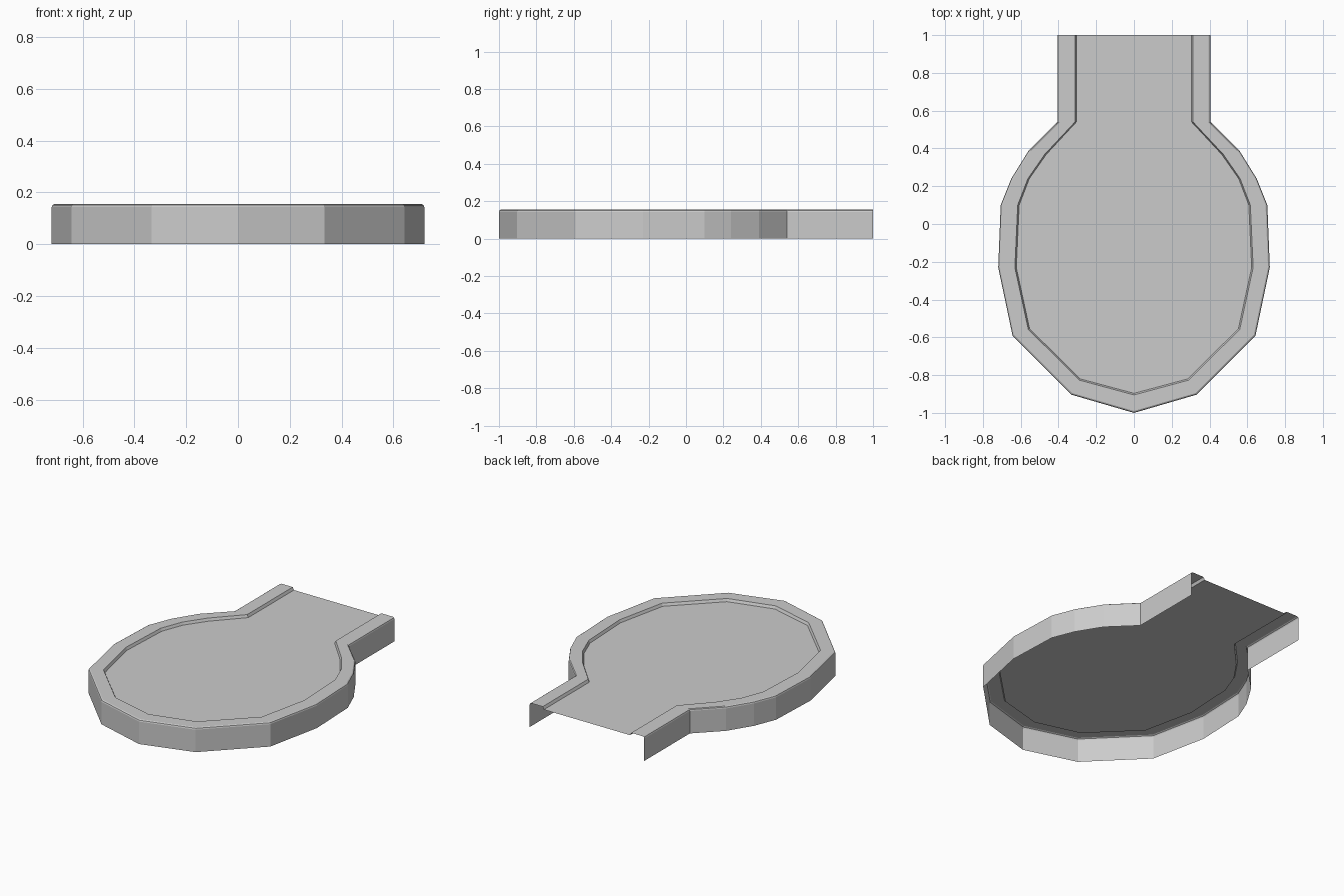
import bpy

if "Cube" in bpy.data.objects:
    bpy.data.objects.remove(bpy.data.objects["Cube"])

# Right half of the outline, front tip to open back end: outer edge and inner rim edge
OUTER = [(0, -1), (.333, -.903), (.643, -.592), (.719, -.23), (.706, .10),
         (.65, .24), (.557, .39), (.405, .54), (.405, 1)]
INNER = [(0, -.905), (.288, -.827), (.56, -.558), (.631, -.23), (.616, .10),
         (.562, .24), (.472, .37), (.313, .54), (.313, 1)]

# Cross-section: (0 = outer edge, 1 = inner rim edge), height
PROFILE = [(0, 0), (0, .143), (.03, .151), (.11, .155), (1, .155), (1.09, .138)]


def ring(t, z):
    """Mirrored open outline, back left -> front tip -> back right."""
    half = [(a[0] + (b[0] - a[0]) * t, a[1] + (b[1] - a[1]) * t, z)
            for a, b in zip(OUTER, INNER)]
    return [(-x, y, h) for x, y, h in reversed(half[1:])] + half


verts = [p for t, z in PROFILE for p in ring(t, z)]
n = 2 * len(OUTER) - 1

# Outer wall, rounded lip, raised border and step down
faces = [(k * n + i, k * n + i + 1, (k + 1) * n + i + 1, (k + 1) * n + i)
         for k in range(len(PROFILE) - 1) for i in range(n - 1)]
# Recessed flat panel
faces.append(tuple(range((len(PROFILE) - 1) * n, len(PROFILE) * n)))

mesh = bpy.data.meshes.new("rimmed_platform")
mesh.from_pydata(verts, [], faces)
mesh.update()
platform = bpy.data.objects.new("rimmed_platform", mesh)
bpy.context.collection.objects.link(platform)
